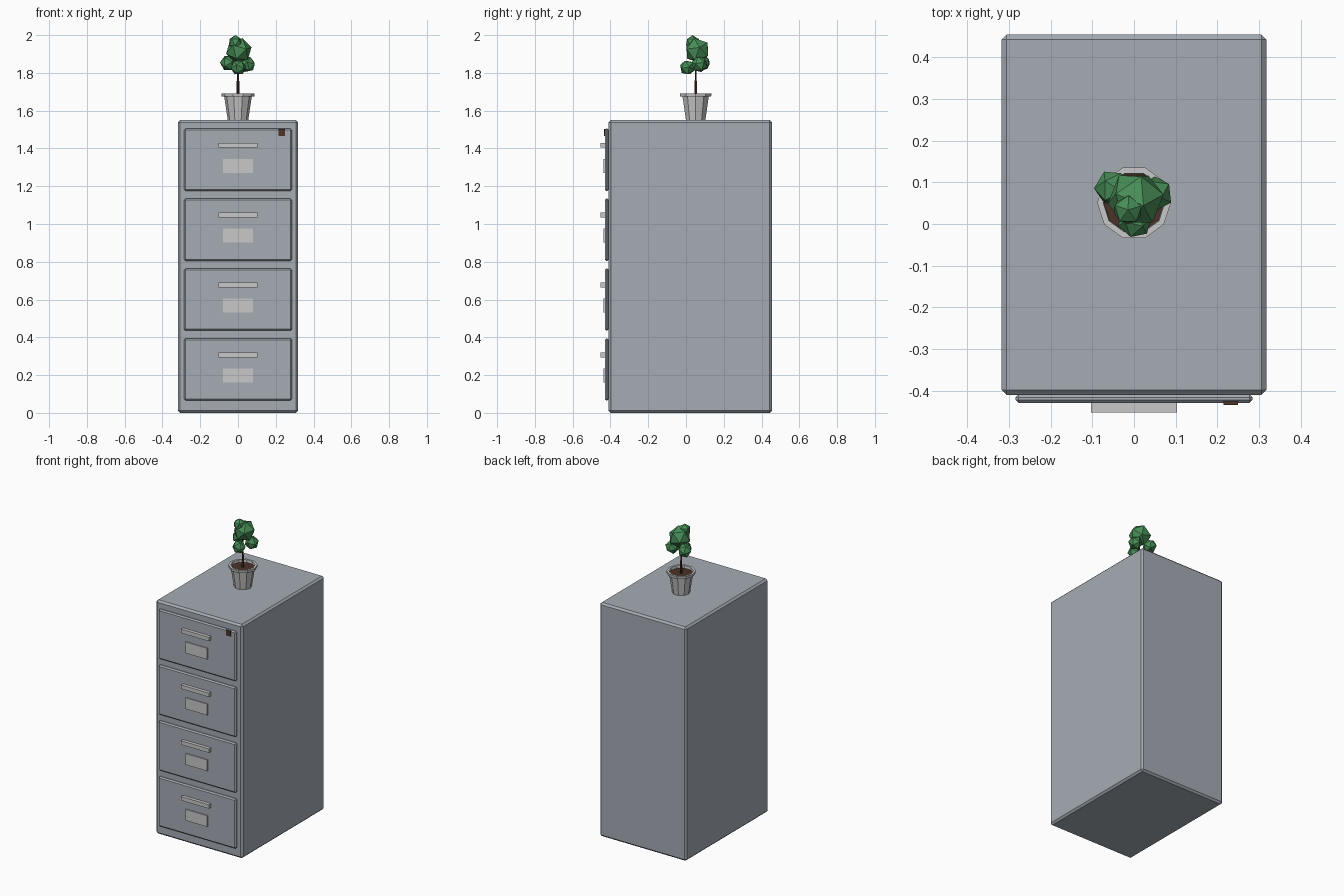
import bpy
import bmesh
import math
from mathutils import Vector, Euler

cube = bpy.data.objects.get("Cube")
if cube:
    bpy.data.objects.remove(cube, do_unlink=True)


def material(name, rgb):
    m = bpy.data.materials.new(name)
    m.use_nodes = True
    color = (*rgb, 1)
    m.diffuse_color = color
    m.node_tree.nodes["Principled BSDF"].inputs["Base Color"].default_value = color
    return m


STEEL = material("blue_grey_steel", (0.38, 0.415, 0.46))
PALE = material("pale_grey", (0.58, 0.58, 0.58))
BROWN = material("dark_brown", (0.07, 0.033, 0.022))
LEAF = material("leaf_green", (0.065, 0.27, 0.095))


def finish(name, bm, mat):
    bmesh.ops.recalc_face_normals(bm, faces=bm.faces)
    mesh = bpy.data.meshes.new(name)
    bm.to_mesh(mesh)
    bm.free()
    mesh.materials.append(mat)
    ob = bpy.data.objects.new(name, mesh)
    bpy.context.collection.objects.link(ob)
    return ob


def box(name, lo, hi, mat, bevel=0):
    """Box between two corners, with an optional chamfer."""
    lo, hi = Vector(lo), Vector(hi)
    bm = bmesh.new()
    bmesh.ops.create_cube(bm, size=1)
    for v in bm.verts:
        v.co = (lo + hi) / 2 + v.co * (hi - lo)
    ob = finish(name, bm, mat)
    if bevel:
        mod = ob.modifiers.new("chamfer", "BEVEL")
        mod.width = bevel
        mod.segments = 1
    return ob


def lathe(name, profile, sides, center, mat):
    """Spin (radius, height) points round an upright axis, capping both ends."""
    bm = bmesh.new()
    rings = []
    for r, z in profile:
        angles = [2 * math.pi * i / sides for i in range(sides)]
        rings.append([bm.verts.new((center[0] + r * math.cos(a),
                                    center[1] + r * math.sin(a), z)) for a in angles])
    for a, b in zip(rings, rings[1:]):
        for i in range(sides):
            j = (i + 1) % sides
            bm.faces.new((a[i], a[j], b[j], b[i]))
    bm.faces.new(rings[0])
    bm.faces.new(rings[-1])
    return finish(name, bm, mat)


# Cabinet body
box("cabinet_body", (-0.318, -0.41, 0), (0.318, 0.455, 1.55), STEEL, 0.012)

# Four drawers, each with a handle and a label holder
for i in range(4):
    z = 0.065 + 0.37 * i
    n = str(i + 1)
    box("drawer_front_" + n, (-0.285, -0.43, z), (0.285, -0.409, z + 0.33), STEEL, 0.008)
    box("drawer_handle_" + n, (-0.103, -0.452, z + 0.229), (0.103, -0.428, z + 0.255), PALE)
    box("label_holder_" + n, (-0.08, -0.437, z + 0.096), (0.08, -0.428, z + 0.17), PALE)

# Lock on the top drawer
box("lock", (0.215, -0.434, 1.466), (0.25, -0.426, 1.502), BROWN)

# Plant pot, soil and trunk
POT = (0, 0.051)
lathe("plant_pot", [(0.054, 1.55), (0.073, 1.674), (0.086, 1.674), (0.0885, 1.692),
                    (0.074, 1.692), (0.07, 1.66)], 10, POT, PALE)
lathe("soil", [(0.069, 1.655), (0.072, 1.676)], 10, POT, BROWN)
lathe("trunk", [(0.008, 1.67), (0.007, 1.757), (0.005, 1.76), (0.005, 1.9)], 6, POT, BROWN)

# Foliage clumps: centre, radius, tilt
clumps = {
    "crown": ((0.004, 0.06, 1.918), 0.07, (0.3, 0.2, 0.3)),
    "top": ((-0.014, 0.034, 1.962), 0.038, (0, 0, 0.3)),
    "left": ((0.05, 0.072, 1.845), 0.044, (0.4, 0.1, 0.8)),
    "right": ((-0.051, 0.086, 1.853), 0.045, (0.2, 0.5, 0.1)),
    "front": ((0.002, 0.007, 1.828), 0.042, (0.5, 0.3, 0.5)),
}
for name, (center, radius, tilt) in clumps.items():
    bm = bmesh.new()
    bmesh.ops.create_icosphere(bm, subdivisions=1, radius=radius)
    turn = Euler(tilt).to_matrix()
    for v in bm.verts:
        v.co = turn @ v.co + Vector(center)
    finish("foliage_" + name, bm, LEAF)
